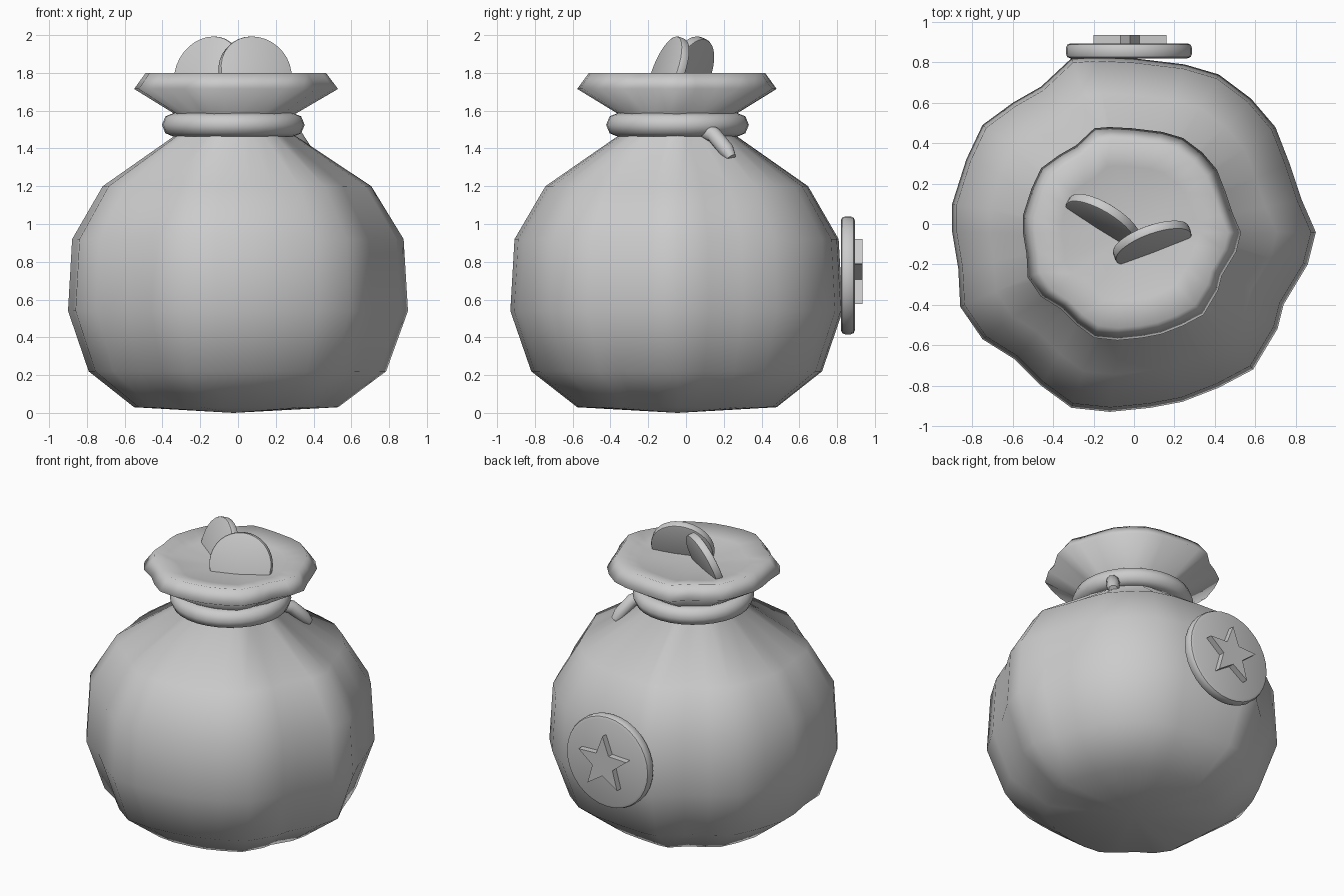
import bpy, bmesh
from math import sin, cos, pi, radians
from mathutils import Vector, Matrix

if "Cube" in bpy.data.objects:
    bpy.data.objects.remove(bpy.data.objects["Cube"])

grey = bpy.data.materials.new("plain grey")
grey.use_nodes = True
GREY = (0.6, 0.6, 0.6, 1)
grey.diffuse_color = GREY
grey.node_tree.nodes["Principled BSDF"].inputs["Base Color"].default_value = GREY

CENTRE = Vector((-0.025, -0.045, 0))


def finish(name, bm, angle=None):
    """Turn a bmesh into a smooth-shaded object, optionally keeping sharp edges."""
    bmesh.ops.recalc_face_normals(bm, faces=bm.faces)
    mesh = bpy.data.meshes.new(name)
    bm.to_mesh(mesh)
    bm.free()
    obj = bpy.data.objects.new(name, mesh)
    bpy.context.collection.objects.link(obj)
    mesh.materials.append(grey)
    bpy.ops.object.select_all(action="DESELECT")
    obj.select_set(True)
    bpy.context.view_layer.objects.active = obj
    if angle is None:
        bpy.ops.object.shade_smooth()
    else:
        bpy.ops.object.shade_smooth_by_angle(angle=radians(angle))
    return obj


def bridge(bm, a, b):
    for i in range(len(a)):
        j = (i + 1) % len(a)
        bm.faces.new((a[i], a[j], b[j], b[i]))


def cap(bm, ring, point):
    tip = bm.verts.new(point)
    for i in range(len(ring)):
        bm.faces.new((ring[i], ring[(i + 1) % len(ring)], tip))


# Sack: an uneven cloth outline scaled up a profile of (height, scale)
outline = [(.90, -.04), (.83, .12), (.77, .30), (.70, .48), (.58, .62), (.42, .74),
           (.25, .79), (0, .82), (-.19, .83), (-.31, .82), (-.46, .68), (-.60, .60),
           (-.75, .49), (-.83, .32), (-.90, .10), (-.90, -.04), (-.87, -.22),
           (-.86, -.41), (-.75, -.57), (-.59, -.67), (-.46, -.80), (-.31, -.91),
           (-.12, -.93), (.08, -.91), (.24, -.88), (.42, -.81), (.59, -.72),
           (.71, -.52), (.74, -.40), (.86, -.20)]
profile = [(.03, .6), (.22, .875), (.54, 1), (.92, .975), (1.2, .79), (1.47, .35),
           (1.58, .35), (1.715, .6), (1.8, .53), (1.77, .38), (1.75, .18)]
bm = bmesh.new()
rings = []
for z, s in profile:
    rings.append([bm.verts.new(CENTRE + Vector((x - CENTRE.x, y - CENTRE.y, 0)) * s
                               + Vector((0, 0, z))) for x, y in outline])
for a, b in zip(rings, rings[1:]):
    bridge(bm, a, b)
cap(bm, rings[0], CENTRE)
cap(bm, rings[-1], CENTRE + Vector((0, 0, 1.745)))
finish("sack", bm)

# Cord tied round the neck
bm = bmesh.new()
loops = []
for i in range(32):
    t = 2 * pi * i / 32
    loops.append([bm.verts.new(CENTRE + Vector((
        cos(t) * (.315 + .063 * cos(u)), sin(t) * (.315 + .063 * cos(u)),
        1.525 + .063 * sin(u)))) for u in [2 * pi * k / 8 for k in range(8)]])
for i in range(32):
    bridge(bm, loops[i], loops[(i + 1) % 32])
finish("neck_cord", bm)

# Loose end of the cord lying on the shoulder
path = [Vector(p) for p in ((.23, .09, 1.50), (.30, .15, 1.47), (.35, .215, 1.39),
                            (.37, .24, 1.35))]
bm = bmesh.new()
loops = []
for i, p in enumerate(path):
    d = path[min(i + 1, 3)] - path[max(i - 1, 0)]
    turn = d.to_track_quat("Z", "Y")
    r = .028 if i == 3 else .042
    loops.append([bm.verts.new(p + turn @ Vector((r * cos(k * pi / 5),
                                                  r * sin(k * pi / 5), 0)))
                  for k in range(10)])
for a, b in zip(loops, loops[1:]):
    bridge(bm, a, b)
bm.faces.new(loops[0])
bm.faces.new(loops[-1])
finish("cord_end", bm, 50)


def disc(name, radius, thick, bevel, matrix):
    """Round coin with softened rims."""
    bm = bmesh.new()
    bmesh.ops.create_cone(bm, cap_ends=True, segments=32, radius1=radius,
                          radius2=radius, depth=thick)
    rims = [e for e in bm.edges if abs(e.verts[0].co.z - e.verts[1].co.z) < 1e-4]
    bmesh.ops.bevel(bm, geom=rims, offset=bevel, segments=2, profile=.5,
                    affect="EDGES")
    bm.transform(matrix)
    return finish(name, bm, 30)


# Coins poking out of the mouth, turned about z and leaning back
for name, pos, yaw in (("coin_left", (.09, -.095, 1.8), 20),
                       ("coin_right", (-.155, .015, 1.8), -31)):
    disc(name, .2, .05, .01, Matrix.Translation(pos)
         @ Matrix.Rotation(radians(yaw), 4, "Z")
         @ Matrix.Rotation(radians(90 - 20), 4, "X"))

# Badge on the back with a raised star
back = Matrix.Translation((-.025, .857, .728)) @ Matrix.Rotation(-pi / 2, 4, "X")
disc("back_badge", .312, .074, .022, back)

bm = bmesh.new()
star = []
for k in range(10):
    r = .08 if k % 2 else .19
    star.append(bm.verts.new((-.02 + r * sin(k * pi / 5), .88,
                              .73 + r * cos(k * pi / 5))))
face = bm.faces.new(star)
raised = bmesh.ops.extrude_face_region(bm, geom=[face])["geom"]
bmesh.ops.translate(bm, vec=(0, .055, 0),
                    verts=[v for v in raised if isinstance(v, bmesh.types.BMVert)])
finish("badge_star", bm, 20)
